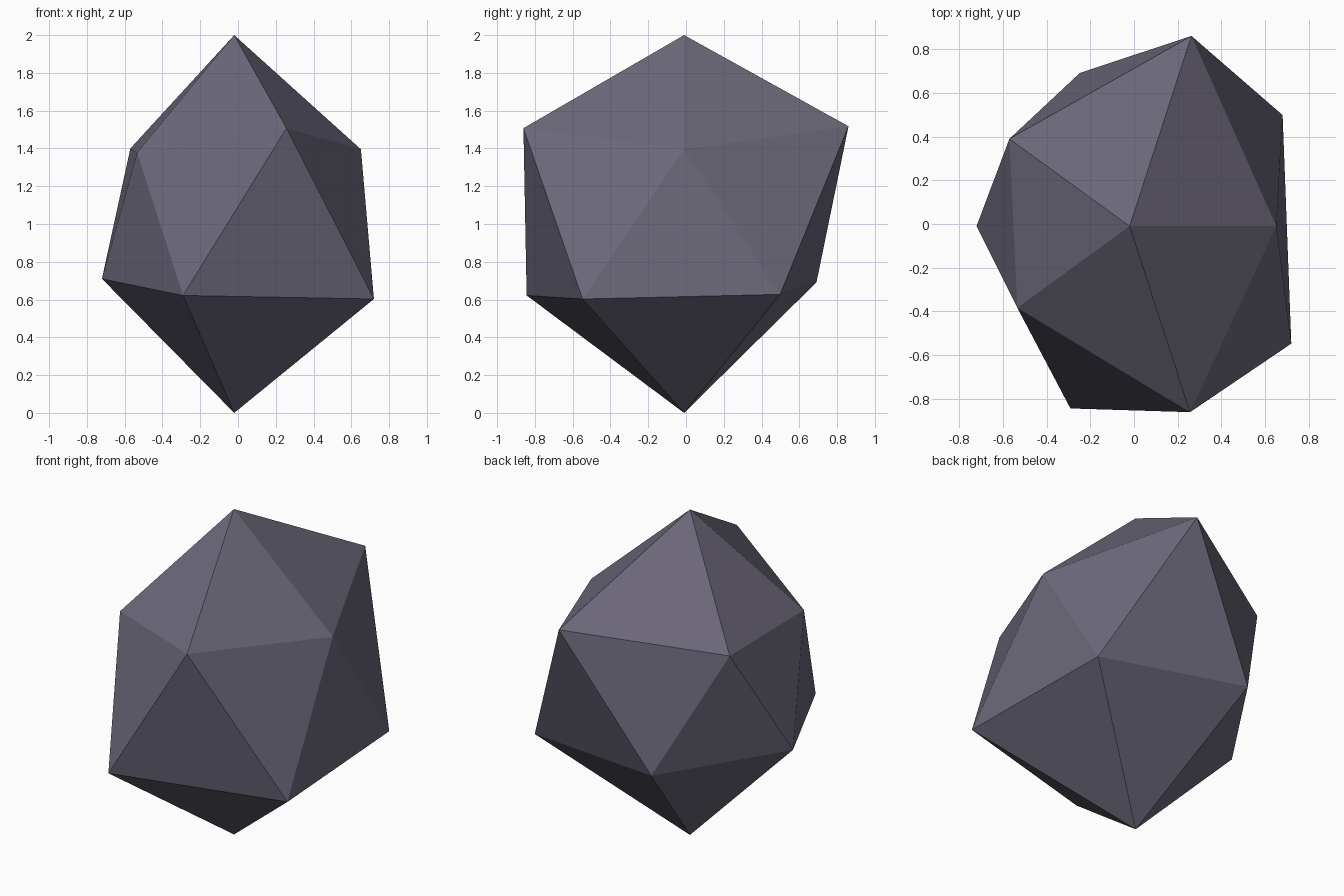
import bpy, bmesh, math
from mathutils import Vector

cube = bpy.data.objects.get("Cube")
if cube:
    bpy.data.objects.remove(cube, do_unlink=True)

# Slate grey stone colour
stone = bpy.data.materials.new("slate_grey")
colour = (0.15, 0.14, 0.195, 1)
stone.use_nodes = True
stone.diffuse_color = colour
bsdf = next(n for n in stone.node_tree.nodes if n.type == 'BSDF_PRINCIPLED')
bsdf.inputs["Base Color"].default_value = colour
bsdf.inputs["Roughness"].default_value = 0.9

# Distance of each corner from the core, anticlockwise from +x in 72 degree steps
CORE = Vector((-0.02, -0.01, 1.06))
UPPER = [0.75, 1.023, 0.76, 0.71, 1.0]      # starts at 0 degrees
LOWER = [0.967, 0.824, 0.783, 0.98, 1.022]  # starts at 36 degrees
TOP, BOTTOM = 0.94, 1.06


def reach(co):
    """Radial distance for a corner of the unit icosahedron."""
    if abs(co.z) > 0.9:
        return TOP if co.z > 0 else BOTTOM
    angle = math.degrees(math.atan2(co.y, co.x))
    if co.z > 0:
        return UPPER[round(angle / 72) % 5]
    return LOWER[round((angle - 36) / 72) % 5]


# Rough faceted rock: an icosahedron with its corners pushed in and out
bm = bmesh.new()
bmesh.ops.create_icosphere(bm, subdivisions=1, radius=1)
for v in bm.verts:
    direction = v.co.normalized()
    v.co = CORE + direction * reach(direction)
bmesh.ops.recalc_face_normals(bm, faces=bm.faces)
mesh = bpy.data.meshes.new("rock")
bm.to_mesh(mesh)
bm.free()
mesh.materials.append(stone)
rock = bpy.data.objects.new("rock", mesh)
bpy.context.collection.objects.link(rock)
